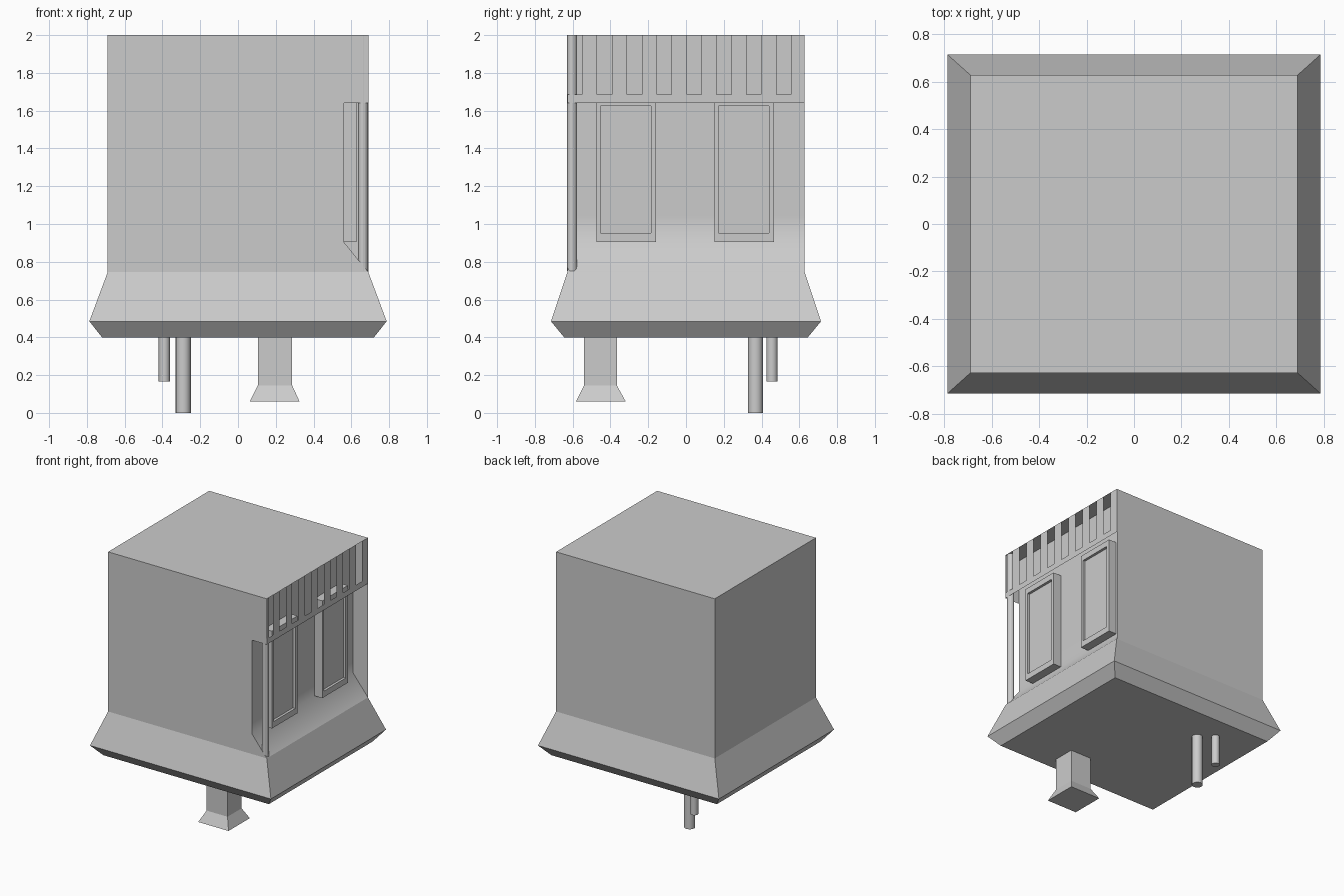
import bpy, bmesh, math
from mathutils import Vector

if "Cube" in bpy.data.objects:
    bpy.data.objects.remove(bpy.data.objects["Cube"])


def finish(bm, name, smooth=False):
    me = bpy.data.meshes.new(name)
    bm.to_mesh(me)
    bm.free()
    ob = bpy.data.objects.new(name, me)
    bpy.context.collection.objects.link(ob)
    if smooth:
        bpy.ops.object.select_all(action='DESELECT')
        ob.select_set(True)
        bpy.context.view_layer.objects.active = ob
        bpy.ops.object.shade_smooth_by_angle(angle=math.radians(50))
    return ob


def face(bm, pts, out):
    """Add a face whose normal points towards 'out'."""
    f = bm.faces.new([bm.verts.new(p) for p in pts])
    f.normal_update()
    if f.normal.dot(Vector(out)) < 0:
        f.normal_flip()
    return f


def side(bm, x, y0, y1, z0, z1):
    return face(bm, [(x, y0, z0), (x, y1, z0), (x, y1, z1), (x, y0, z1)], (1, 0, 0))


def loft(name, rings):
    """Stack rectangles (x0, x1, y0, y1, z) into a capped solid."""
    bm = bmesh.new()
    loops = [[bm.verts.new(p) for p in ((a, c, z), (b, c, z), (b, d, z), (a, d, z))]
             for a, b, c, d, z in rings]
    for lo, hi in zip(loops, loops[1:]):
        for i in range(4):
            j = (i + 1) % 4
            bm.faces.new((lo[i], lo[j], hi[j], hi[i]))
    bm.faces.new(loops[0][::-1])
    bm.faces.new(loops[-1])
    return finish(bm, name)


def cylinder(name, x, y, r, z0, z1, n=16, smooth=True):
    bm = bmesh.new()
    bmesh.ops.create_cone(bm, cap_ends=True, segments=n, radius1=r, radius2=r, depth=z1 - z0)
    bmesh.ops.translate(bm, vec=(x, y, (z0 + z1) / 2), verts=bm.verts)
    return finish(bm, name, smooth)


X, Y, XR = 0.69, 0.628, 0.56          # body half sizes, recessed wall
Z0, ZS, ZB, ZN, ZT = 0.745, 0.905, 1.64, 1.685, 2.0

# Flared base
loft("flared_base", [(-.72, .72, -.645, .645, .40),
                     (-.787, .787, -.715, .715, .485),
                     (-X, X, -Y, Y, Z0)])

# Body shell, front sheet is open beside the recess
bm = bmesh.new()
face(bm, [(x, -Y, z) for x, z in ((-X, Z0), (X, Z0), (XR, ZS), (XR, ZB), (X, ZB), (X, ZT), (-X, ZT))], (0, -1, 0))
face(bm, [(-X, Y, Z0), (X, Y, Z0), (X, Y, ZT), (-X, Y, ZT)], (0, 1, 0))
face(bm, [(-X, -Y, Z0), (-X, Y, Z0), (-X, Y, ZT), (-X, -Y, ZT)], (-1, 0, 0))
face(bm, [(-X, -Y, ZT), (X, -Y, ZT), (X, Y, ZT), (-X, Y, ZT)], (0, 0, 1))
finish(bm, "body_shell")

# Recessed wall with sloping sill
bm = bmesh.new()
face(bm, [(X, -Y, Z0), (X, Y, Z0), (XR, Y, ZS), (XR, -Y, ZS)], (1, 0, 1))
side(bm, XR, -Y, Y, ZS, 1.04)
side(bm, XR, -Y, Y, 1.04, ZT)
bmesh.ops.remove_doubles(bm, verts=bm.verts, dist=1e-4)
finish(bm, "recessed_wall", True)

# Slotted frieze
bm = bmesh.new()
side(bm, X, -Y, Y, ZB, ZN)
for k in range(8):
    start = -Y + 0.158 * k + 0.078
    side(bm, X, start, Y if k == 7 else start + 0.08, ZN, ZT)
bmesh.ops.remove_doubles(bm, verts=bm.verts, dist=1e-4)
finish(bm, "slotted_frieze")

# Projecting panels with inset faces
for name, y0 in (("front_panel", -.475), ("rear_panel", .15)):
    y1, z0, z1, xf, d = y0 + .317, ZS, 1.67, .628, .02
    bm = bmesh.new()
    ring = lambda x, a, b, c, e: [bm.verts.new(p) for p in ((x, a, c), (x, b, c), (x, b, e), (x, a, e))]
    inner = (y0 + .022, y1 - .027, z0 + .047, z1 - .045)
    loops = [ring(XR, y0, y1, z0, z1), ring(xf, y0, y1, z0, z1),
             ring(xf, *inner), ring(xf - d, *inner)]
    for lo, hi in zip(loops, loops[1:]):
        for i in range(4):
            j = (i + 1) % 4
            bm.faces.new((lo[i], lo[j], hi[j], hi[i]))
    bm.faces.new(loops[-1])
    finish(bm, name)

# Corner post
cylinder("corner_post", .662, -.603, .026, .75, ZT, 12, False)

# Pipes under the base
cylinder("long_pipe", -.29, .368, .04, 0, .41)
cylinder("short_pipe", -.39, .455, .03, .165, .41)

# Flared foot
loft("flared_foot", [(.062, .326, -.583, -.319, .06),
                     (.105, .287, -.54, -.366, .145),
                     (.105, .287, -.54, -.366, .41)])
